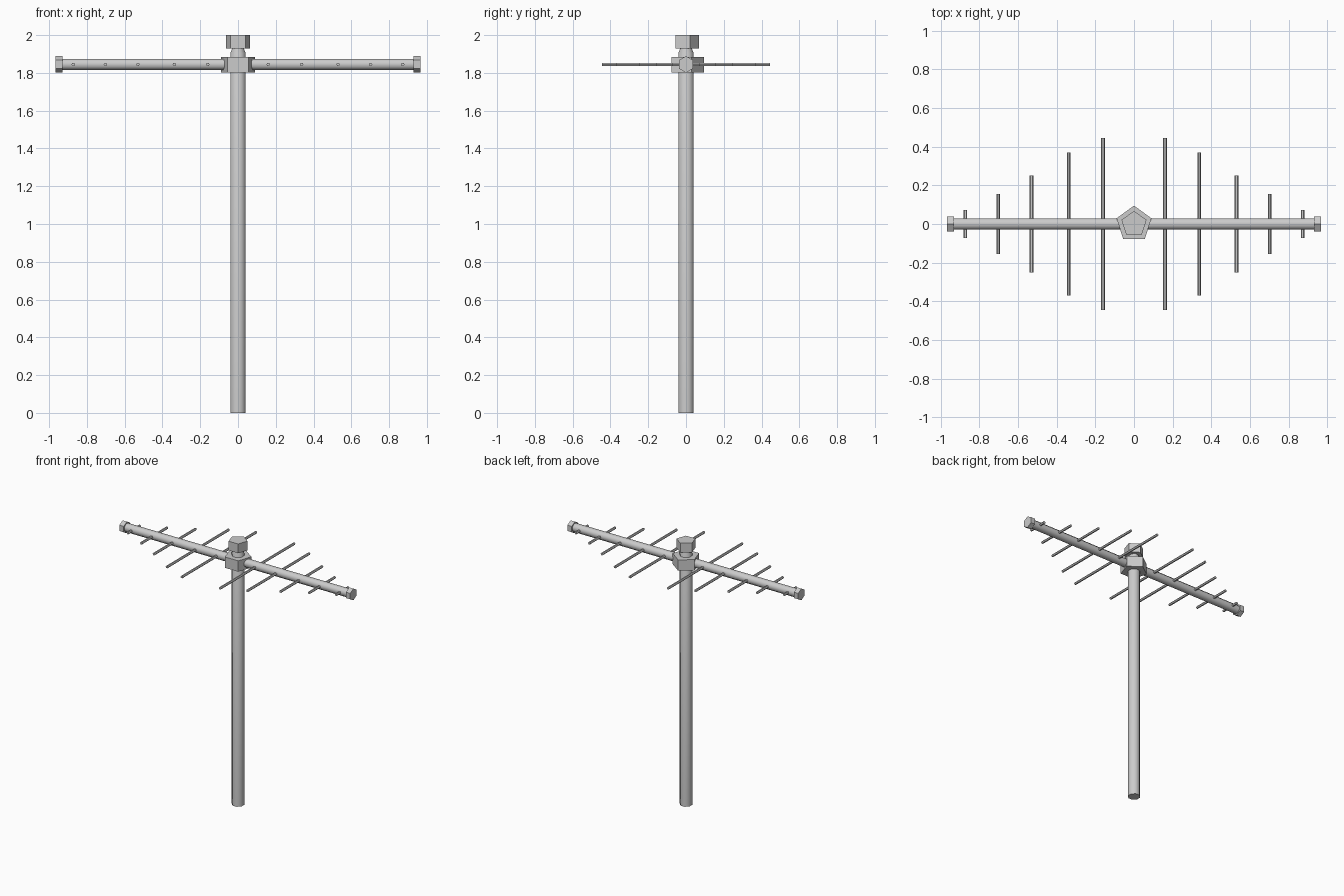
import bpy, math
from mathutils import Vector, Matrix

if "Cube" in bpy.data.objects:
    bpy.data.objects.remove(bpy.data.objects["Cube"])

BOOM_Z = 1.845


def lathe(name, profile, sides, matrix=Matrix(), start=0.0, smooth=False):
    """Closed solid from (radius, height) points around local z."""
    verts, faces = [], []
    for r, h in profile:
        for i in range(sides):
            a = start + 2 * math.pi * i / sides
            verts.append(matrix @ Vector((r * math.cos(a), r * math.sin(a), h)))
    for k in range(len(profile) - 1):
        for i in range(sides):
            j = (i + 1) % sides
            b, t = k * sides, (k + 1) * sides
            faces.append((b + i, b + j, t + j, t + i))
    faces.append(tuple(reversed(range(sides))))
    top = (len(profile) - 1) * sides
    faces.append(tuple(range(top, top + sides)))
    mesh = bpy.data.meshes.new(name)
    mesh.from_pydata(verts, [], faces)
    ob = bpy.data.objects.new(name, mesh)
    bpy.context.collection.objects.link(ob)
    if smooth:
        bpy.ops.object.select_all(action='DESELECT')
        ob.select_set(True)
        bpy.context.view_layer.objects.active = ob
        bpy.ops.object.shade_smooth_by_angle(angle=math.radians(55))
    return ob


UP = math.pi / 2
along_x = Matrix.Translation((0, 0, BOOM_Z)) @ Matrix.Rotation(UP, 4, 'Y')

# Mast with tapered neck under the cap
lathe("mast", [(0.044, 0), (0.044, 1.905), (0.035, 1.925), (0.035, 1.94)], 8,
      start=math.pi / 8, smooth=True)

# Pentagonal clamp and top cap
lathe("mast_clamp", [(0.095, 1.803), (0.095, 1.885)], 5, start=UP)
lathe("mast_cap", [(0.068, 1.93), (0.068, 2.0)], 5, start=UP)

# Horizontal boom
lathe("boom", [(0.032, -0.95), (0.032, 0.95)], 8, along_x,
      start=math.pi / 8, smooth=True)

# Boom end caps
for side, label in ((-1, "left"), (1, "right")):
    x0, x1 = sorted((side * 0.93, side * 0.966))
    lathe("boom_end_" + label, [(0.044, x0), (0.044, x1)], 6, along_x)

# Cross elements, shrinking towards both ends
ELEMENTS = [(0.16, 0.445), (0.337, 0.37), (0.53, 0.25), (0.702, 0.155), (0.872, 0.073)]
for n, (x, half) in enumerate(ELEMENTS, 1):
    for side, label in ((-1, "left"), (1, "right")):
        m = Matrix.Translation((side * x, 0, BOOM_Z)) @ Matrix.Rotation(-UP, 4, 'X')
        lathe(f"element_{label}_{n}", [(0.0095, -half), (0.0095, half)], 6, m, smooth=True)
